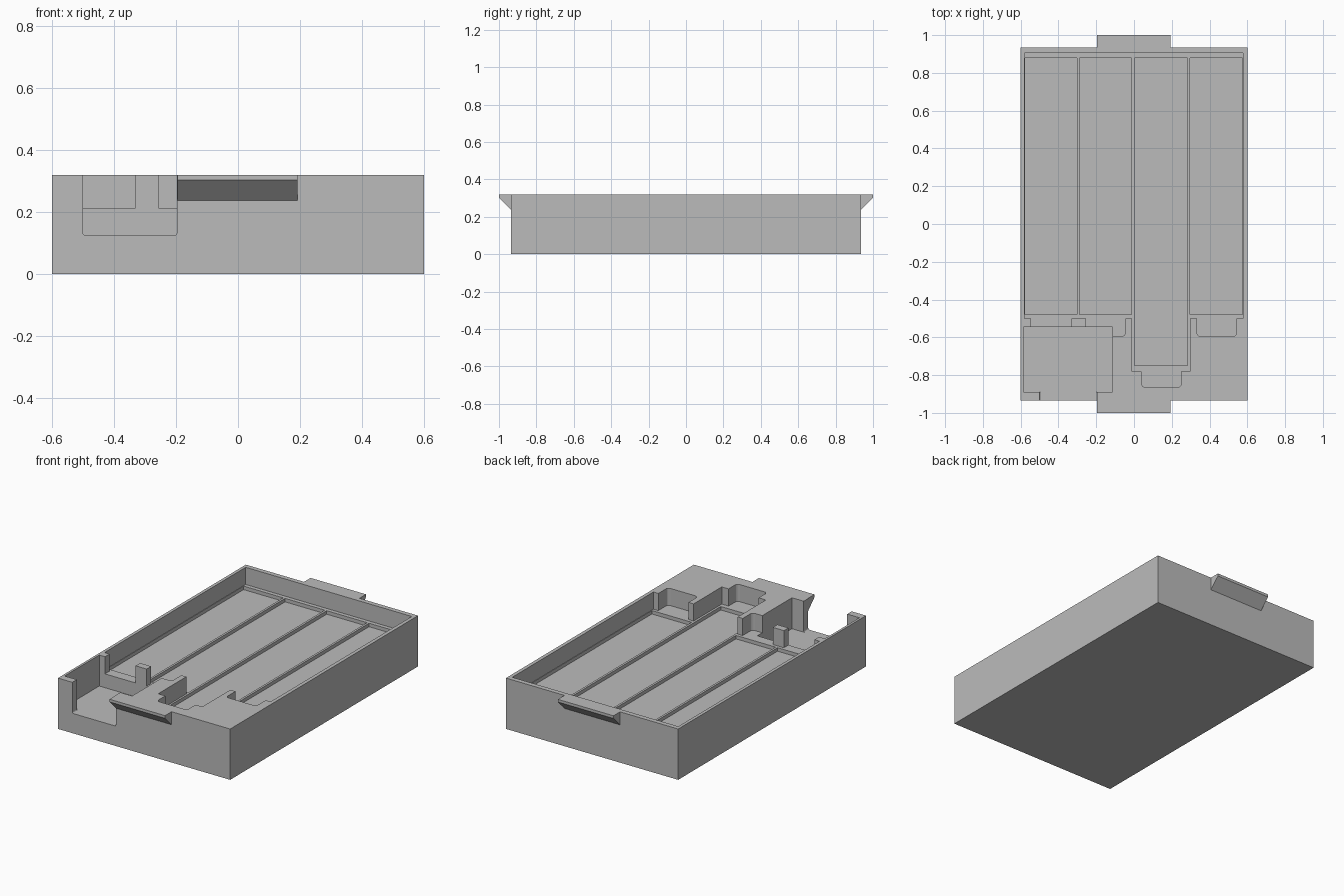
import bpy, bmesh, math
from mathutils import Vector

if "Cube" in bpy.data.objects:
    bpy.data.objects.remove(bpy.data.objects["Cube"])

TOP, LEDGE, FLOOR, POCKET = 0.32, 0.212, 0.19, 0.125
ABOVE = 0.45  # cutters reach past the rim

grey = bpy.data.materials.new("plain grey")
grey.diffuse_color = (0.5, 0.5, 0.5, 1)
grey.use_nodes = True
grey.node_tree.nodes["Principled BSDF"].inputs["Base Color"].default_value = grey.diffuse_color


def prism(name, outline, place, a, b):
    """Extrude a 2D outline from a to b; place maps (u, v, w) to x, y, z."""
    bm = bmesh.new()
    low = [bm.verts.new(place(u, v, a)) for u, v in outline]
    high = [bm.verts.new(place(u, v, b)) for u, v in outline]
    n = len(outline)
    bm.faces.new(low)
    bm.faces.new(high)
    for i in range(n):
        j = (i + 1) % n
        bm.faces.new((low[i], low[j], high[j], high[i]))
    bmesh.ops.recalc_face_normals(bm, faces=bm.faces)
    mesh = bpy.data.meshes.new(name)
    bm.to_mesh(mesh)
    bm.free()
    ob = bpy.data.objects.new(name, mesh)
    bpy.context.collection.objects.link(ob)
    mesh.materials.append(grey)
    return ob


def upright(u, v, w):
    return Vector((u, v, w))


def rect(x0, x1, y0, y1):
    return [(x0, y0), (x1, y0), (x1, y1), (x0, y1)]


def combine(target, tool, operation):
    """Apply a boolean and remove the tool."""
    mod = target.modifiers.new("cut", 'BOOLEAN')
    mod.operation = operation
    mod.solver = 'EXACT'
    mod.object = tool
    bpy.context.view_layer.objects.active = target
    bpy.ops.object.modifier_apply(modifier=mod.name)
    bpy.data.objects.remove(tool, do_unlink=True)


def rounded_slot(x0, x1, y_open, y_end, r=0.02, steps=4):
    """Open-ended slot with two rounded corners at y_end."""
    pts = [(x0, y_open)]
    for cx, start in ((x0 + r, math.pi), (x1 - r, 1.5 * math.pi)):
        for i in range(steps + 1):
            t = start + i * math.pi / 2 / steps
            pts.append((cx + r * math.cos(t), y_end + r + r * math.sin(t)))
    return pts + [(x1, y_open)]


# Solid tray block
tray = prism("battery_tray", rect(-0.60, 0.60, -0.935, 0.935), upright, 0, TOP)

# Main cavity down to the ledge, with a contact recess at the end of each bay
outline = [(-0.58, 0.905), (-0.58, -0.50)]
outline += rounded_slot(-0.545, -0.332, -0.50, -0.60)
outline += rounded_slot(-0.255, -0.045, -0.50, -0.595)
outline += [(-0.01, -0.50), (-0.01, -0.78)]
outline += rounded_slot(0.04, 0.25, -0.78, -0.865)
outline += [(0.297, -0.78), (0.297, -0.50)]
outline += rounded_slot(0.333, 0.543, -0.50, -0.595)
outline += [(0.577, -0.50), (0.577, 0.905)]
combine(tray, prism("cavity", outline, upright, LEDGE, ABOVE), 'DIFFERENCE')

# Four sunken bays separated by thin ridges
for x0, x1, y0 in ((-0.577, -0.302, -0.48), (-0.288, -0.012, -0.48),
                   (0.002, 0.283, -0.75), (0.297, 0.574, -0.48)):
    bay = prism("bay", rect(x0, x1, y0, 0.88), upright, FLOOR, ABOVE)
    combine(tray, bay, 'DIFFERENCE')

# Deep corner pocket
pocket = prism("pocket", rect(-0.585, -0.115, -0.89, -0.545), upright, POCKET, ABOVE)
combine(tray, pocket, 'DIFFERENCE')

# Opening through the front wall with rounded lower corners
opening = prism("opening", rounded_slot(-0.50, -0.197, ABOVE, POCKET, 0.008, 3),
                lambda u, v, w: Vector((u, w, v)), -1.1, -0.88)
combine(tray, opening, 'DIFFERENCE')

# Wedge-shaped clips on the front and back walls
for s in (-1, 1):
    profile = [(0.92, TOP), (1.0, TOP), (1.0, 0.303), (0.935, 0.238), (0.92, 0.238)]
    clip = prism("clip", profile, lambda u, v, w: Vector((w, s * u, v)), -0.195, 0.192)
    combine(tray, clip, 'UNION')
